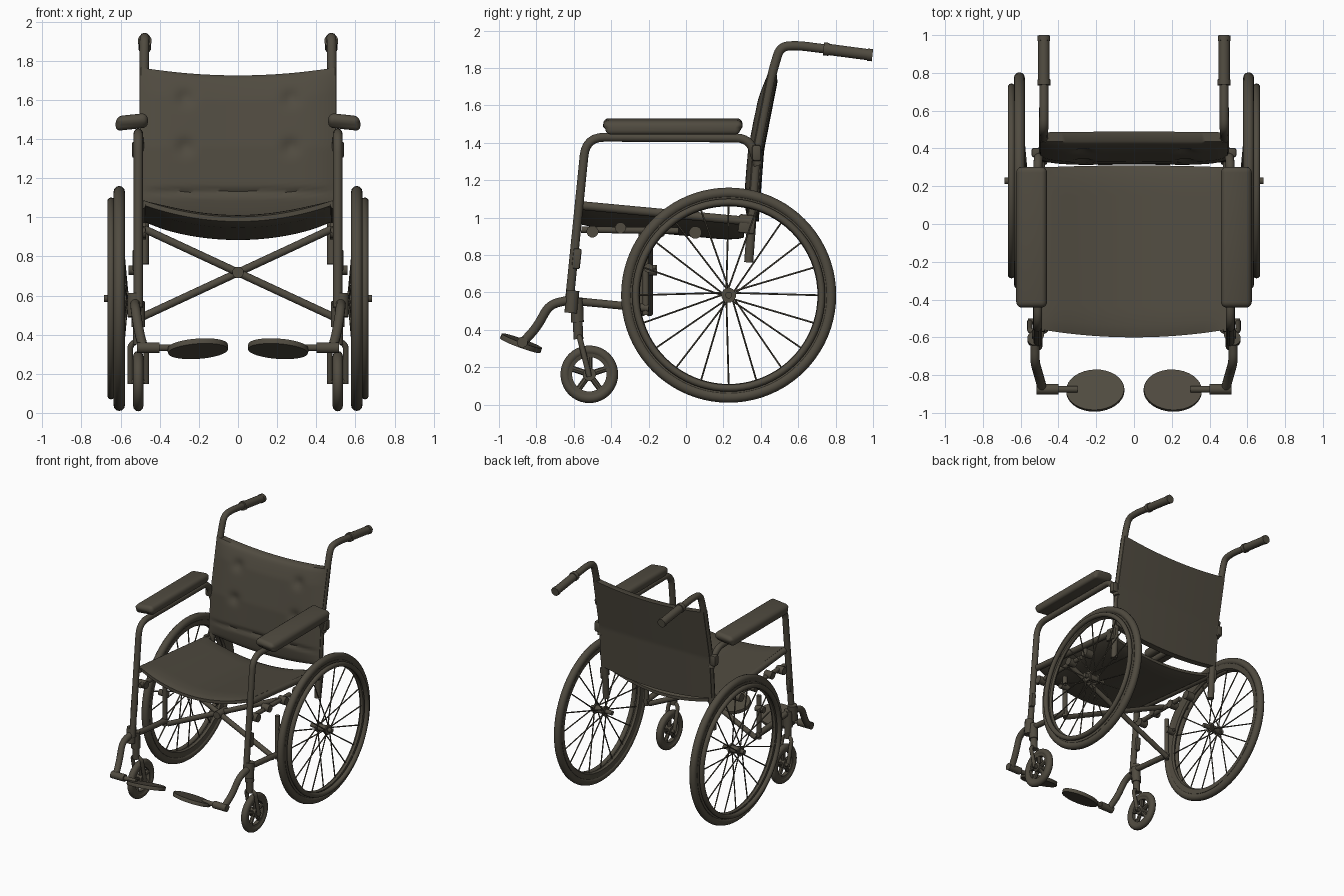
import bpy, bmesh, math
from mathutils import Vector, Matrix

if "Cube" in bpy.data.objects:
    bpy.data.objects.remove(bpy.data.objects["Cube"])

mat = bpy.data.materials.new("dark olive brown")
mat.diffuse_color = (0.080, 0.070, 0.051, 1)
mat.use_nodes = True
mat.node_tree.nodes["Principled BSDF"].inputs["Base Color"].default_value = mat.diffuse_color


def finish(name, bm, mirror=True, angle=40):
    bmesh.ops.recalc_face_normals(bm, faces=bm.faces)
    me = bpy.data.meshes.new(name)
    bm.to_mesh(me)
    bm.free()
    me.materials.append(mat)
    ob = bpy.data.objects.new(name, me)
    bpy.context.collection.objects.link(ob)
    if mirror:
        ob.modifiers.new("mirror", 'MIRROR').use_axis[0] = True
    bpy.ops.object.select_all(action='DESELECT')
    ob.select_set(True)
    bpy.context.view_layer.objects.active = ob
    bpy.ops.object.shade_smooth_by_angle(angle=math.radians(angle))
    return ob


def add_tube(bm, pts, r, fillet=0.0, seg=12):
    """Sweep a circle along a path, rounding inner corners."""
    P = [Vector(p) for p in pts]
    path = [P[0]]
    for a, b, c in zip(P, P[1:], P[2:]):
        d = min(fillet, (a - b).length * 0.48, (c - b).length * 0.48)
        s, e = b + (a - b).normalized() * d, b + (c - b).normalized() * d
        path += [s.lerp(b, t).lerp(b.lerp(e, t), t) for t in [i / 6 for i in range(7)]] if d else [b]
    path.append(P[-1])
    rings, side = [], None
    for i, p in enumerate(path):
        t = (path[min(i + 1, len(path) - 1)] - path[max(i - 1, 0)]).normalized()
        if side is None:
            side = t.orthogonal()
        side = (side - t * side.dot(t)).normalized()
        up = t.cross(side)
        rings.append([bm.verts.new(p + (side * math.cos(k) + up * math.sin(k)) * r)
                      for k in [j * math.tau / seg for j in range(seg)]])
    for a, b in zip(rings, rings[1:]):
        for j in range(seg):
            bm.faces.new((a[j], a[(j + 1) % seg], b[(j + 1) % seg], b[j]))
    bm.faces.new(rings[0])
    bm.faces.new(rings[-1])


def tubes(name, *specs, mirror=True):
    bm = bmesh.new()
    for s in specs:
        add_tube(bm, *s)
    return finish(name, bm, mirror)


def ring(name, cx, cy, cz, profile, seg=64):
    """Revolve a closed (radius, x offset) profile about the x axis."""
    bm = bmesh.new()
    rows = [[bm.verts.new((cx + x, cy + r * math.cos(a), cz + r * math.sin(a))) for r, x in profile]
            for a in [i * math.tau / seg for i in range(seg)]]
    n = len(profile)
    for i in range(seg):
        a, b = rows[i], rows[(i + 1) % seg]
        for j in range(n):
            bm.faces.new((a[j], a[(j + 1) % n], b[(j + 1) % n], b[j]))
    return finish(name, bm)


def oval(R, r, hx, n=12):
    return [(R + r * math.cos(k), hx * math.sin(k)) for k in [i * math.tau / n for i in range(n)]]


def box(name, c, size, bevel=0.01, rot=None, seg=2):
    bm = bmesh.new()
    bmesh.ops.create_cube(bm, size=1)
    bmesh.ops.scale(bm, vec=size, verts=bm.verts)
    bmesh.ops.bevel(bm, geom=bm.edges[:], offset=bevel, segments=seg, affect='EDGES', profile=0.5)
    if rot:
        bmesh.ops.rotate(bm, matrix=Matrix.Rotation(math.radians(rot), 3, 'X'), verts=bm.verts)
    bmesh.ops.translate(bm, vec=c, verts=bm.verts)
    return finish(name, bm)


def sheet(name, f, nu, nv):
    """Closed padded sheet: f(u, v, side) with u in -1..1, v in 0..1."""
    bm = bmesh.new()
    g = [[[bm.verts.new(f(2 * i / nu - 1, j / nv, s)) for j in range(nv + 1)]
          for i in range(nu + 1)] for s in (0, 1)]
    for q in g:
        for i in range(nu):
            for j in range(nv):
                bm.faces.new((q[i][j], q[i + 1][j], q[i + 1][j + 1], q[i][j + 1]))
    loop = ([(i, 0) for i in range(nu)] + [(nu, j) for j in range(nv)]
            + [(i, nv) for i in range(nu, 0, -1)] + [(0, j) for j in range(nv, 0, -1)])
    for (a, b), (c, d) in zip(loop, loop[1:] + loop[:1]):
        bm.faces.new((g[0][a][b], g[0][c][d], g[1][c][d], g[1][a][b]))
    return finish(name, bm, False, 50)


# Seat: sagging sling, tilted back, with a bowed front edge
def seat(u, v, s):
    arch = 1 - u * u
    y = -0.56 - 0.04 * arch + v * (0.86 + 0.05 * arch)
    edge = min(1, 8 * min(v, 1 - v)) ** 0.5
    z = 1.075 - 0.085 * v - 0.085 * arch
    thick = 0.012 + 0.02 * edge * (1 - u ** 8)
    return (0.485 * u, y, z + (thick if s else -thick))


sheet("seat", seat, 32, 28)


# Backrest: flat rear, padded front with four tufts and a low crease
def back_y(z):
    return 0.335 + (z - 0.77) * 0.076 if z < 1.36 else 0.38 + (z - 1.36) * 0.195


def backrest(u, v, s):
    arch = 1 - u * u
    z0, z1 = 1.03 - 0.05 * arch, 1.765 - 0.04 * arch
    x, z = 0.495 * u, z0 + (z1 - z0) * v
    y = back_y(z) + 0.012 * arch
    if s:
        return (x, y + 0.026, z)
    puff = 0.035 * (1 - u ** 6) * min(1, 6 * min(v, 1 - v)) ** 0.5
    for tx in (-0.27, 0.27):
        for tz in (1.36, 1.61):
            puff -= 0.022 * math.exp(-((x - tx) ** 2 + (z - tz) ** 2) / 0.0016)
    puff -= 0.014 * math.exp(-((z - 1.13) / 0.015) ** 2) * (1 - u ** 6)
    return (x, y - 0.024 - puff, z)


sheet("backrest", backrest, 44, 44)

# Armrest pads
pad = box("armrest_pad", (0.543, -0.07, 1.493), (0.165, 0.745, 0.075), 0.03, seg=4)
for v in pad.data.vertices:
    v.co.z -= max(0, v.co.x - 0.55) * 0.25
    if v.co.z < 1.485:
        v.co.y = -0.07 + (v.co.y + 0.07) * 0.97

# Side frame tubing
tubes("arm_and_front_tube",
      ([(0.51, -0.625, 0.54), (0.51, -0.535, 1.43), (0.51, 0.34, 1.425), (0.495, 0.385, 1.28)], 0.024, 0.10))
tubes("back_tube",
      ([(0.48, 0.335, 0.76), (0.48, 0.38, 1.36), (0.48, 0.465, 1.79), (0.478, 0.505, 1.915),
        (0.477, 0.60, 1.92), (0.477, 0.78, 1.897)], 0.025, 0.09))
tubes("push_handle_grip",
      ([(0.477, 0.735, 1.902), (0.477, 0.765, 1.899)], 0.036),
      ([(0.477, 0.76, 1.899), (0.477, 0.98, 1.87)], 0.031),
      ([(0.477, 0.97, 1.871), (0.477, 0.997, 1.868)], 0.034))
tubes("seat_rail", ([(0.495, -0.57, 1.065), (0.495, 0.34, 0.98)], 0.024))
tubes("under_seat_rail", ([(0.49, -0.56, 0.935), (0.49, -0.04, 0.93)], 0.018))
tubes("lower_rail", ([(0.505, -0.61, 0.555), (0.505, -0.2, 0.515)], 0.022))
tubes("middle_post", ([(0.505, -0.215, 0.48), (0.505, -0.215, 0.83)], 0.018))
box("rear_bracket", (0.5, 0.325, 0.965), (0.03, 0.09, 0.10), 0.01, rot=-6)
box("arm_clamp", (0.515, 0.378, 1.345), (0.055, 0.05, 0.085), 0.012)
box("front_clamp", (0.52, -0.585, 0.78), (0.04, 0.045, 0.11), 0.01, rot=-6)
tubes("frame_knobs",
      *[([(0.47, y, z), (0.535, y, z)], r) for y, z, r in
        ((-0.5, 0.925, 0.032), (-0.35, 0.945, 0.03), (-0.14, 0.925, 0.032), (0.05, 0.92, 0.034))],
      ([(0.49, -0.2, 0.73), (0.56, -0.2, 0.73)], 0.025),
      ([(0.54, -0.22, 0.73), (0.54, -0.16, 0.735)], 0.012))

# Folding cross brace
tubes("cross_brace",
      ([(-0.49, -0.235, 0.945), (0.49, -0.235, 0.49)], 0.02),
      ([(0.49, -0.195, 0.945), (-0.49, -0.195, 0.49)], 0.02),
      ([(0, -0.275, 0.718), (0, -0.155, 0.718)], 0.03), mirror=False)

# Footrests
tubes("footrest_tube",
      ([(0.525, -0.60, 0.565), (0.525, -0.73, 0.535), (0.505, -0.80, 0.41), (0.485, -0.87, 0.335)], 0.025, 0.05),
      ([(0.53, -0.615, 0.49), (0.53, -0.605, 0.61)], 0.036),
      ([(0.515, -0.875, 0.333), (0.40, -0.875, 0.333)], 0.029),
      ([(0.42, -0.875, 0.333), (0.30, -0.875, 0.333)], 0.018))
bm = bmesh.new()
bmesh.ops.create_cone(bm, cap_ends=True, segments=32, radius1=1, radius2=1, depth=0.028)
bmesh.ops.bevel(bm, geom=[e for e in bm.edges if abs(e.verts[0].co.z - e.verts[1].co.z) < 1e-4],
                offset=0.01, segments=2, affect='EDGES', profile=0.5)
bmesh.ops.scale(bm, vec=(0.155, 0.115, 1), verts=bm.verts)
bmesh.ops.rotate(bm, matrix=Matrix.Rotation(math.radians(-20), 3, 'X') @ Matrix.Rotation(math.radians(4), 3, 'Y'),
                 verts=bm.verts)
bmesh.ops.translate(bm, vec=(0.205, -0.882, 0.328), verts=bm.verts)
finish("footplate", bm)

# Rear wheels: tyre, rim, hand rim, hub and wire spokes
WX, WY, WZ = 0.607, 0.228, 0.585
ring("rear_tyre", WX, WY, WZ, oval(0.546, 0.029, 0.029), 80)
ring("rear_rim", WX, WY, WZ, [(0.525, 0.022), (0.525, -0.022), (0.485, -0.016), (0.475, 0), (0.485, 0.016)], 80)
ring("hand_rim", 0.649, WY, WZ, oval(0.497, 0.019, 0.019, 10), 80)
tubes("rear_hub",
      ([(0.50, WY, WZ), (0.685, WY, WZ)], 0.018), ([(0.555, WY, WZ), (0.655, WY, WZ)], 0.028),
      ([(0.56, WY, WZ), (0.572, WY, WZ)], 0.04), ([(0.642, WY, WZ), (0.654, WY, WZ)], 0.04))
specs = []
for i in range(20):
    a, lean = i * math.tau / 20, 0.35 * (1 if i % 4 < 2 else -1)
    hx = 0.566 if i % 2 else 0.648
    specs.append(([(hx, WY + 0.035 * math.cos(a + lean), WZ + 0.035 * math.sin(a + lean)),
                   (WX, WY + 0.48 * math.cos(a), WZ + 0.48 * math.sin(a))], 0.005, 0, 5))
for i in range(6):
    a = (i + 0.25) * math.tau / 6
    c, s = math.cos(a), math.sin(a)
    specs.append(([(WX, WY + 0.49 * c, WZ + 0.49 * s), (0.649, WY + 0.497 * c, WZ + 0.497 * s)], 0.009, 0, 6))
tubes("wheel_spokes", *specs)

# Front casters: tyre, rim, five spokes, fork and stem
CX, CY, CZ = 0.51, -0.517, 0.162
ring("caster_tyre", CX, CY, CZ, oval(0.128, 0.026, 0.026), 40)
ring("caster_rim", CX, CY, CZ, [(0.115, 0.02), (0.115, -0.02), (0.092, -0.015), (0.092, 0.015)], 40)
specs = [([(CX - 0.05, CY, CZ), (CX + 0.05, CY, CZ)], 0.016), ([(CX - 0.025, CY, CZ), (CX + 0.025, CY, CZ)], 0.036)]
for i in range(5):
    a = math.pi / 2 + i * math.tau / 5
    specs.append(([(CX, CY, CZ), (CX, CY + 0.1 * math.cos(a), CZ + 0.1 * math.sin(a))], 0.016, 0, 8))
tubes("caster_spokes", *specs)
tubes("caster_fork",
      ([(CX - 0.041, CY, CZ - 0.012), (CX - 0.041, -0.565, 0.345), (CX, -0.575, 0.375),
        (CX + 0.041, -0.565, 0.345), (CX + 0.041, CY, CZ - 0.012)], 0.015, 0.02),
      ([(CX, -0.575, 0.35), (CX, -0.58, 0.46)], 0.027),
      ([(CX, -0.58, 0.44), (CX, -0.585, 0.57)], 0.035))
